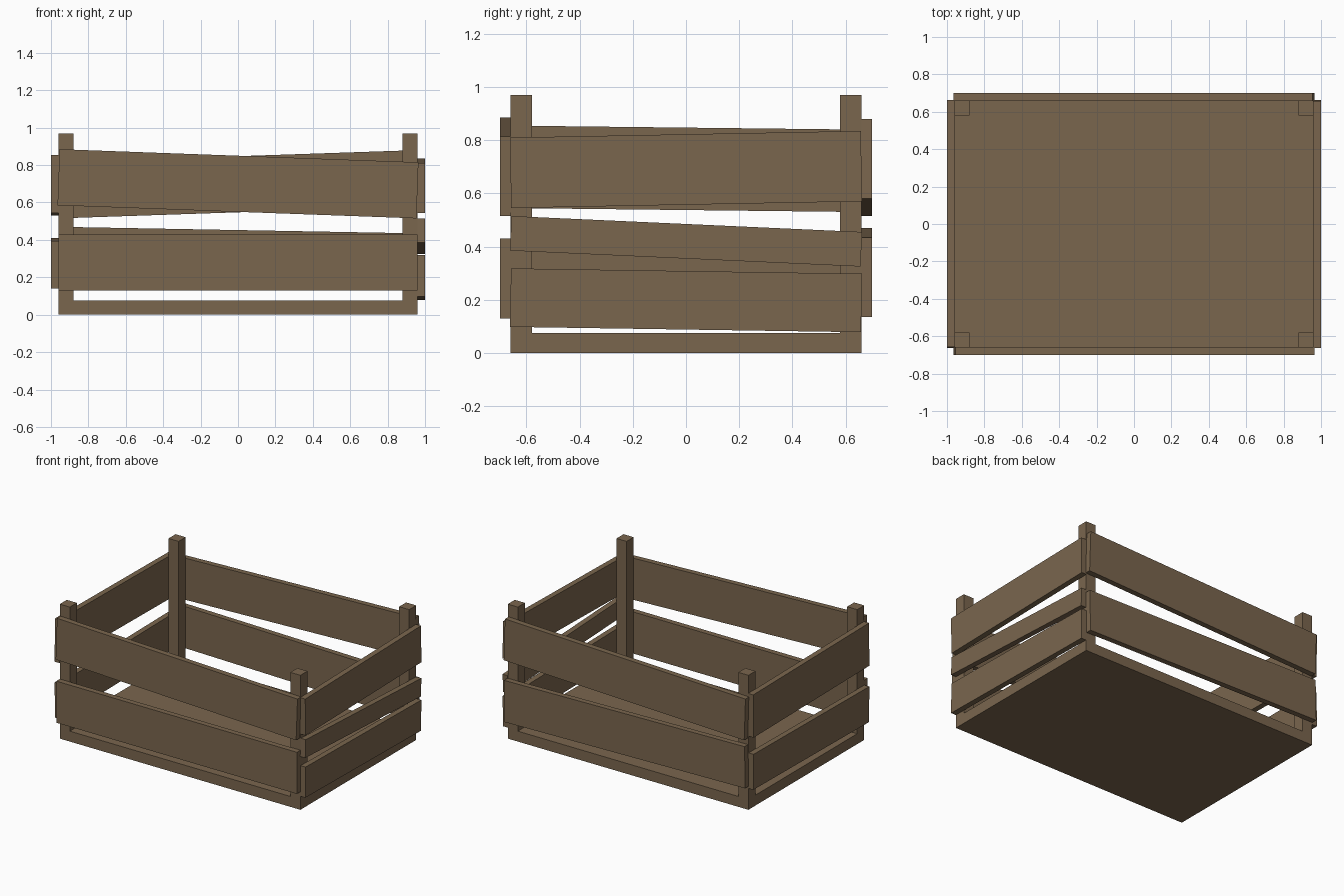
import bpy
import math

cube = bpy.data.objects.get("Cube")
if cube:
    bpy.data.objects.remove(cube, do_unlink=True)

# Single wood colour
WOOD = (0.195, 0.133, 0.076, 1.0)
wood = bpy.data.materials.new("brown_wood")
wood.use_nodes = True
wood.diffuse_color = WOOD
bsdf = wood.node_tree.nodes["Principled BSDF"]
bsdf.inputs["Base Color"].default_value = WOOD
bsdf.inputs["Roughness"].default_value = 0.9

HALF_X, HALF_Y = 0.96, 0.66   # crate frame half sizes
BOARD = 0.04                  # slat thickness
POST = 0.08
FLOOR = 0.075
HEIGHT = 0.97


def box(name, center, size, rotation=(0, 0, 0)):
    bpy.ops.mesh.primitive_cube_add(size=1, location=center, rotation=rotation)
    obj = bpy.context.object
    obj.name = obj.data.name = name
    for v in obj.data.vertices:
        v.co = [c * s for c, s in zip(v.co, size)]
    obj.data.materials.append(wood)
    return obj


def long_slat(name, side, top_right, top_left, width):
    """Slat along x; tops are given at the -x and +x ends."""
    tilt = math.atan2(top_left - top_right, 2 * HALF_X)
    z = (top_left + top_right - width) / 2
    box(name, (0, side * (HALF_Y + BOARD / 2), z),
        (2 * HALF_X, BOARD, width), (0, -tilt, 0))


def end_slat(name, side, top_front, top_back, width):
    """Slat along y; tops are given at the front and back ends."""
    tilt = math.atan2(top_back - top_front, 2 * HALF_Y)
    z = (top_front + top_back - width) / 2
    box(name, (side * (HALF_X + BOARD / 2), 0, z),
        (BOARD, 2 * HALF_Y, width), (tilt, 0, 0))


# Floor and corner posts
box("floor", (0, 0, FLOOR / 2), (2 * HALF_X, 2 * HALF_Y, FLOOR))
for sx, x_name in ((-1, "right"), (1, "left")):
    for sy, y_name in ((-1, "front"), (1, "back")):
        box(f"{y_name}_{x_name}_post",
            (sx * (HALF_X - POST / 2), sy * (HALF_Y - POST / 2), (FLOOR + HEIGHT) / 2),
            (POST, POST, HEIGHT - FLOOR))

# Crooked slats on the long sides
long_slat("front_upper_slat", -1, 0.885, 0.815, 0.30)
long_slat("front_lower_slat", -1, 0.43, 0.43, 0.30)
long_slat("back_upper_slat", 1, 0.815, 0.88, 0.30)
long_slat("back_lower_slat", 1, 0.47, 0.435, 0.30)

# Crooked slats on the short ends
end_slat("left_upper_slat", 1, 0.81, 0.835, 0.265)
end_slat("left_middle_slat", 1, 0.515, 0.455, 0.13)
end_slat("left_lower_slat", 1, 0.318, 0.298, 0.22)
end_slat("right_upper_slat", -1, 0.855, 0.84, 0.31)
end_slat("right_lower_slat", -1, 0.395, 0.41, 0.255)
